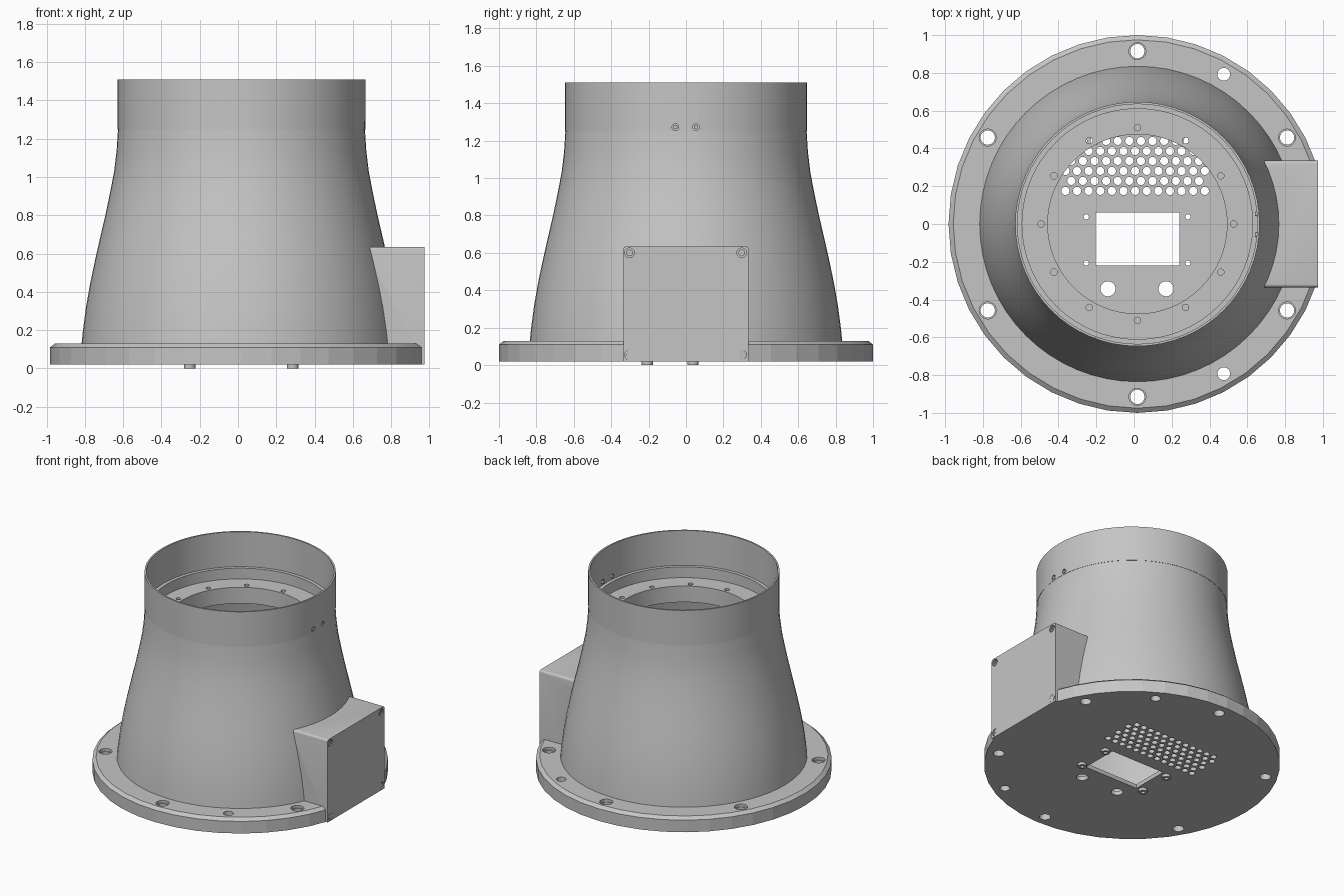
import bpy, bmesh, math
from mathutils import Matrix, Vector

if "Cube" in bpy.data.objects:
    bpy.data.objects.remove(bpy.data.objects["Cube"])

CX = 0.018          # axis of the round parts
FACE = 0.975        # outer face of the side box

grey = bpy.data.materials.new("plain grey")
grey.use_nodes = True
grey.diffuse_color = (0.56, 0.56, 0.56, 1)
grey.node_tree.nodes["Principled BSDF"].inputs["Base Color"].default_value = (0.56, 0.56, 0.56, 1)


def make(name, bm):
    bmesh.ops.remove_doubles(bm, verts=bm.verts, dist=1e-5)
    bmesh.ops.recalc_face_normals(bm, faces=bm.faces)
    mesh = bpy.data.meshes.new(name)
    bm.to_mesh(mesh)
    bm.free()
    mesh.materials.append(grey)
    obj = bpy.data.objects.new(name, mesh)
    bpy.context.collection.objects.link(obj)
    return obj


def lathe(name, profile, steps, x=CX, y=0):
    """Turn a closed (radius, height) outline around a vertical axis."""
    bm = bmesh.new()
    verts = [bm.verts.new((x + r, y, z)) for r, z in profile]
    edges = [bm.edges.new((v, verts[i - 1])) for i, v in enumerate(verts)
             if profile[i][0] + profile[i - 1][0] > 0]
    bmesh.ops.spin(bm, geom=verts + edges, cent=(x, y, 0), axis=(0, 0, 1),
                   angle=math.tau, steps=steps, use_merge=False)
    bmesh.ops.remove_doubles(bm, verts=bm.verts, dist=1e-5)
    bmesh.ops.dissolve_degenerate(bm, edges=bm.edges, dist=1e-5)
    return make(name, bm)


def add_rod(bm, x, y, z, r, length, along_x=False, sides=16):
    turn = Matrix.Rotation(math.pi / 2, 4, 'Y') if along_x else Matrix()
    bmesh.ops.create_cone(bm, cap_ends=True, segments=sides, radius1=r, radius2=r,
                          depth=length, matrix=Matrix.Translation((x, y, z)) @ turn)


def add_block(bm, lo, hi):
    lo, hi = Vector(lo), Vector(hi)
    m = Matrix.Translation((lo + hi) / 2) @ Matrix.Diagonal((*(hi - lo), 1))
    return bmesh.ops.create_cube(bm, size=1, matrix=m)


def cut(obj, cutter):
    mod = obj.modifiers.new("cut", 'BOOLEAN')
    mod.operation, mod.solver, mod.object = 'DIFFERENCE', 'EXACT', cutter
    bpy.context.view_layer.objects.active = obj
    bpy.ops.object.modifier_apply(modifier=mod.name)
    bpy.data.objects.remove(cutter)


def smooth(obj, angle=28):
    bpy.ops.object.select_all(action='DESELECT')
    obj.select_set(True)
    bpy.context.view_layer.objects.active = obj
    bpy.ops.object.shade_smooth_by_angle(angle=math.radians(angle))


def polar(r, degrees):
    a = math.radians(degrees)
    return CX + r * math.cos(a), r * math.sin(a)


# Base flange with closed floor
base = lathe("base_flange", [(0, 0.02), (1, 0.02), (1, 0.11), (0.975, 0.13),
                             (0.8, 0.13), (0.8, 0.05), (0, 0.05)], 40)
holes = bmesh.new()
for a in range(30, 390, 60):                       # mounting holes
    add_rod(holes, *polar(0.915, a), 0.08, 0.038, 0.3, sides=24)
for a in (60, -60):
    add_rod(holes, *polar(0.915, a), 0.08, 0.034, 0.3, sides=24)
for row in range(6):                               # vent grid
    count = 13 - row % 2
    for i in range(count):
        add_rod(holes, 0.006 + (i - (count - 1) / 2) * 0.0615, 0.175 + row * 0.0529,
                0.035, 0.022, 0.1, sides=12)
for x in (-0.138, 0.17):                           # cable holes
    add_rod(holes, x, -0.343, 0.035, 0.04, 0.1, sides=24)
standoffs = [(x, y) for x in (-0.253, 0.285) for y in (-0.207, 0.038)]
for x, y in standoffs:
    add_rod(holes, x, y, 0.035, 0.014, 0.1)
add_block(holes, (-0.205, -0.22, -0.05), (0.24, 0.06, 0.1))      # window
add_block(holes, (FACE - 0.001, -0.6, -0.1), (1.2, 0.6, 0.3))    # flat side
cut(base, make("base_cutter", holes))
recess = bmesh.new()
for a in range(30, 390, 60):
    add_rod(recess, *polar(0.915, a), 0.16, 0.045, 0.1, sides=24)
cut(base, make("recess_cutter", recess))
smooth(base, 8)

# Hollow standoffs under the floor
for i, (x, y) in enumerate(standoffs):
    smooth(lathe(f"standoff_{i + 1}", [(0.014, 0), (0.03, 0), (0.03, 0.025), (0.014, 0.025)],
                 20, x, y))

# Flared housing with the inner mounting ring
flare = [(0.836, 0.12), (0.828, 0.2), (0.812, 0.32), (0.791, 0.44), (0.766, 0.56),
         (0.739, 0.68), (0.711, 0.8), (0.686, 0.92), (0.665, 1.03), (0.652, 1.14)]
inside = [(r - 0.02, z) for r, z in flare if z < 1.05]
housing = lathe("flared_housing", flare + [(0.645, 1.25), (0.61, 1.25), (0.61, 1.17), (0.475, 1.17),
                (0.475, 1.05), (0.64, 1.05)] + inside[::-1], 64)
holes = bmesh.new()
for a in range(0, 360, 30):
    add_rod(holes, *polar(0.51, a), 1.15, 0.017, 0.3)
cut(housing, make("ring_cutter", holes))
smooth(housing)

# Thin upper collar with two small screw holes
collar = lathe("upper_collar", [(0.647, 1.248), (0.647, 1.51), (0.635, 1.51), (0.635, 1.248)], 64)
holes = bmesh.new()
for y in (-0.057, 0.053):
    add_rod(holes, 0.66, y, 1.272, 0.018, 0.2, True)
cut(collar, make("collar_cutter", holes))
smooth(collar)
screws = bmesh.new()
for y in (-0.057, 0.053):
    add_rod(screws, 0.652, y, 1.272, 0.011, 0.02, True)
smooth(make("collar_screws", screws))

# Side box shaped to the housing
bm = bmesh.new()
add_block(bm, (0.6, -0.335, 0.02), (FACE, 0.335, 0.635))
rounded = [e for e in bm.edges if all(v.co.z > 0.6 for v in e.verts)
           and abs(e.verts[0].co.y - e.verts[1].co.y) < 0.01]
bmesh.ops.bevel(bm, geom=rounded, offset=0.015, segments=4, profile=0.5, affect='EDGES')
box = make("side_box", bm)
core = [(r - 0.01, z) for r, z in flare]
core[0] = (core[0][0], -0.1)
cut(box, lathe("box_cutter", [(0, -0.1)] + core + [(0, 1.14)], 64))
corners = [(y, z) for y in (-0.302, 0.298) for z in (0.055, 0.6)]
holes, heads = bmesh.new(), bmesh.new()
for y, z in corners:
    add_rod(holes, FACE, y, z, 0.026, 0.03, True, 20)
    add_rod(heads, FACE - 0.01, y, z, 0.018, 0.014, True, 20)
cut(box, make("screw_cutter", holes))
smooth(box)

# Socket screws in the box face
heads = make("box_screws", heads)
holes = bmesh.new()
for y, z in corners:
    add_rod(holes, FACE, y, z, 0.009, 0.02, True, 6)
cut(heads, make("socket_cutter", holes))
smooth(heads)
